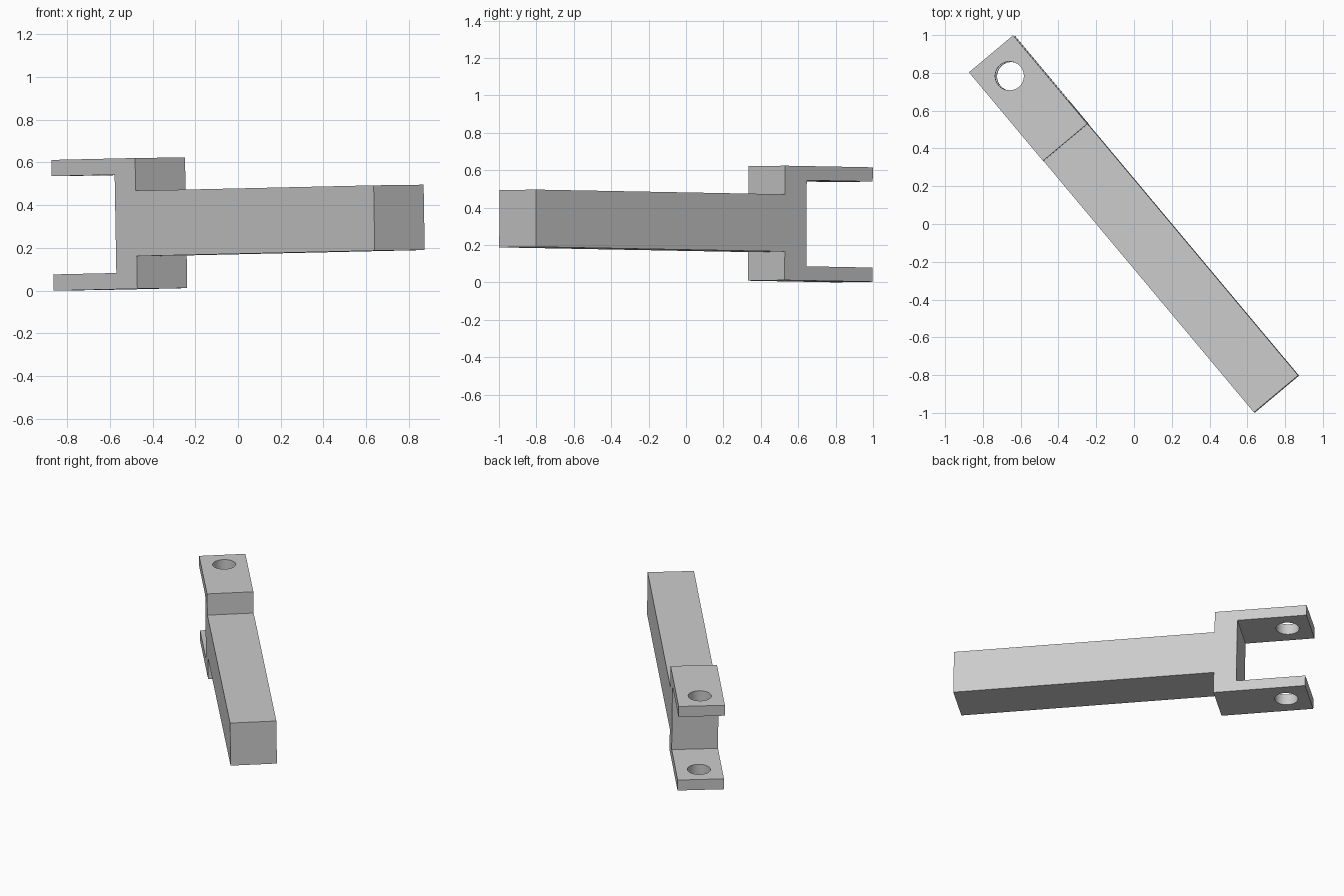
import bpy
import bmesh
from mathutils import Matrix, Vector

cube = bpy.data.objects.get("Cube")
if cube:
    bpy.data.objects.remove(cube, do_unlink=True)

# Main dimensions
LENGTH, WIDTH = 2.347, 0.305
FORK_LENGTH, SLOT_DEPTH = 0.611, 0.46
FORK_HALF, ARM_HALF, SLOT_HALF = 0.306, 0.153, 0.23
HOLE_RADIUS = 0.076

# Single grey material
grey = bpy.data.materials.new("plain grey")
grey.use_nodes = True
colour = (0.6, 0.6, 0.6, 1)
grey.diffuse_color = colour
grey.node_tree.nodes["Principled BSDF"].inputs["Base Color"].default_value = colour


def make_object(name, bm):
    bmesh.ops.recalc_face_normals(bm, faces=bm.faces)
    mesh = bpy.data.meshes.new(name)
    bm.to_mesh(mesh)
    bm.free()
    mesh.materials.append(grey)
    obj = bpy.data.objects.new(name, mesh)
    bpy.context.collection.objects.link(obj)
    return obj


# Side profile: upper half, then mirrored for the lower half
upper = [(SLOT_DEPTH, SLOT_HALF), (0, SLOT_HALF), (0, FORK_HALF),
         (FORK_LENGTH, FORK_HALF), (FORK_LENGTH, ARM_HALF), (LENGTH, ARM_HALF)]
outline = upper + [(x, -z) for x, z in reversed(upper)]
bm = bmesh.new()
face = bm.faces.new([bm.verts.new((x, -WIDTH / 2, z)) for x, z in outline])
side = bmesh.ops.extrude_face_region(bm, geom=[face])["geom"]
bmesh.ops.translate(bm, vec=(0, WIDTH, 0),
                    verts=[v for v in side if isinstance(v, bmesh.types.BMVert)])
clevis = make_object("clevis_rod", bm)

# Pin hole through both prongs
bm = bmesh.new()
bmesh.ops.create_cone(bm, cap_ends=True, segments=48, radius1=HOLE_RADIUS,
                      radius2=HOLE_RADIUS, depth=1,
                      matrix=Matrix.Translation((WIDTH / 2, 0, 0)))
cutter = make_object("pin_hole_cutter", bm)
cutter.hide_render = True
hole = clevis.modifiers.new("pin hole", "BOOLEAN")
hole.operation = "DIFFERENCE"
hole.solver = "EXACT"
hole.object = cutter
bpy.context.view_layer.objects.active = clevis
clevis.select_set(True)
bpy.ops.object.modifier_apply(modifier=hole.name)
bpy.data.objects.remove(cutter, do_unlink=True)

# Turn diagonally with a slight tilt
along = Vector((0.642, -0.767, 0.0145)).normalized()
up = along.cross(Vector((0.767, 0.642, 0.01))).normalized()
across = up.cross(along)
clevis.data.transform(Matrix((along, across, up)).transposed().to_4x4())

# Centre and stand on the ground
axes = list(zip(*[v.co for v in clevis.data.vertices]))
low = Vector([min(a) for a in axes])
high = Vector([max(a) for a in axes])
middle = (low + high) / 2
clevis.data.transform(Matrix.Translation((-middle.x, -middle.y, -low.z)))

# Smooth hole walls, crisp edges
bpy.ops.object.select_all(action="DESELECT")
clevis.select_set(True)
bpy.ops.object.shade_smooth_by_angle()
